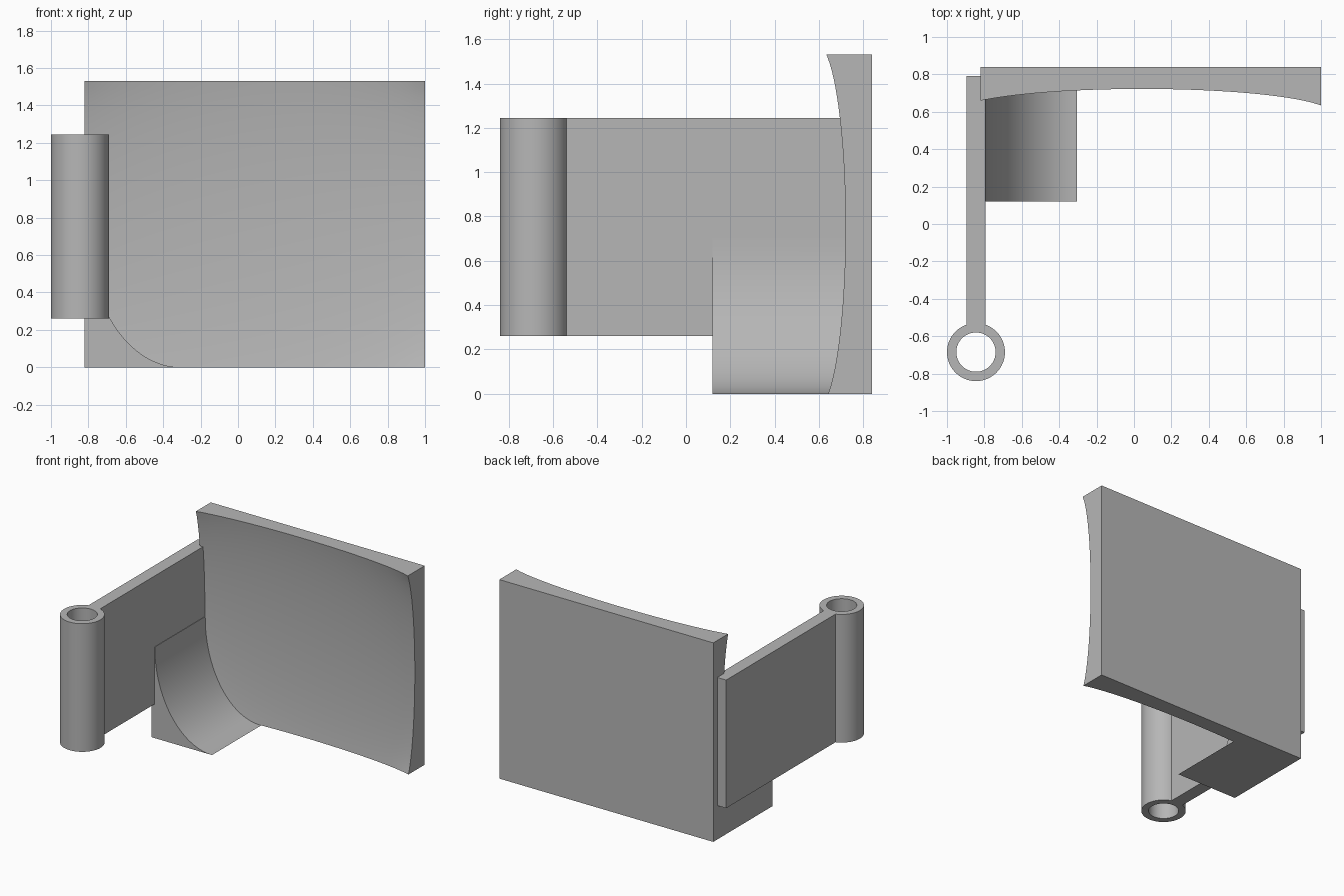
import bpy, bmesh, math
from mathutils import Matrix

cube = bpy.data.objects.get("Cube")
if cube:
    bpy.data.objects.remove(cube, do_unlink=True)

GREY = (0.47, 0.47, 0.47, 1)
grey = bpy.data.materials.new("plain grey")
grey.use_nodes = True
grey.diffuse_color = GREY
grey.node_tree.nodes["Principled BSDF"].inputs["Base Color"].default_value = GREY


def finish(name, bm):
    """Turn a bmesh into a grey object with smooth curves and sharp edges."""
    bmesh.ops.recalc_face_normals(bm, faces=bm.faces)
    mesh = bpy.data.meshes.new(name)
    bm.to_mesh(mesh)
    bm.free()
    mesh.materials.append(grey)
    obj = bpy.data.objects.new(name, mesh)
    bpy.context.collection.objects.link(obj)
    bpy.ops.object.select_all(action='DESELECT')
    obj.select_set(True)
    bpy.context.view_layer.objects.active = obj
    bpy.ops.object.shade_smooth_by_angle(angle=math.radians(30))
    return obj


def extrude_faces(bm, offset):
    result = bmesh.ops.extrude_face_region(bm, geom=bm.faces[:])
    verts = [g for g in result["geom"] if isinstance(g, bmesh.types.BMVert)]
    bmesh.ops.translate(bm, verts=verts, vec=offset)


LEFT, RIGHT, HEIGHT, BACK = -0.82, 1.0, 1.53, 0.84
BOTTOM, TOP = 0.26, 1.245


def dish_depth(x, z):
    """Front of the back plate: a shallow ellipsoid hollow."""
    q = 0.48 * ((x - 0.043) / 0.957) ** 2 + 0.46 * ((z - 0.755) / 0.775) ** 2
    return 0.59 + 0.18 * math.sqrt(max(0, 1 - q))


# Back plate with hollowed front
bm = bmesh.new()
bmesh.ops.create_grid(bm, x_segments=40, y_segments=40, size=0.5)
for v in bm.verts:
    x = LEFT + (v.co.x + 0.5) * (RIGHT - LEFT)
    z = (v.co.y + 0.5) * HEIGHT
    v.co = (x, dish_depth(x, z), z)
rim = [e for e in bm.edges if e.is_boundary]
walls = bmesh.ops.extrude_edge_only(bm, edges=rim)["geom"]
for g in walls:
    if isinstance(g, bmesh.types.BMVert):
        g.co.y = BACK
bmesh.ops.holes_fill(bm, edges=[e for e in bm.edges if e.is_boundary], sides=0)
finish("back_plate", bm)

# Corner fillet: a concave quarter ellipse run forward from the plate
bm = bmesh.new()
STEPS = 32
profile = [(LEFT, 0), (LEFT, 0.70)]
for i in range(STEPS + 1):
    a = math.pi / 2 * i / STEPS
    profile.append((-0.305 - 0.487 * math.cos(a), 0.70 - 0.70 * math.sin(a)))
bm.faces.new([bm.verts.new((x, 0.12, z)) for x, z in profile])
extrude_faces(bm, (0, 0.59, 0))
# Sink the far end into the plate just behind its hollow
for v in bm.verts:
    if v.co.y > 0.5:
        v.co.y = dish_depth(v.co.x, v.co.z) + 0.03
finish("corner_fillet", bm)

# Flat arm
bm = bmesh.new()
bmesh.ops.create_cube(bm, size=1, matrix=Matrix.Translation(
    (-0.845, (0.79 - 0.565) / 2, (TOP + BOTTOM) / 2))
    @ Matrix.Diagonal((0.10, 0.79 + 0.565, TOP - BOTTOM, 1)))
finish("arm", bm)

# Hollow hinge barrel
bm = bmesh.new()
SIDES = 64
rings = []
for radius in (0.155, 0.105):
    rings.append([bm.verts.new((-0.845 + radius * math.cos(math.tau * i / SIDES),
                                -0.685 + radius * math.sin(math.tau * i / SIDES),
                                BOTTOM)) for i in range(SIDES)])
outer, inner = rings
for i in range(SIDES):
    j = (i + 1) % SIDES
    bm.faces.new((outer[i], outer[j], inner[j], inner[i]))
extrude_faces(bm, (0, 0, TOP - BOTTOM))
finish("hinge_barrel", bm)
